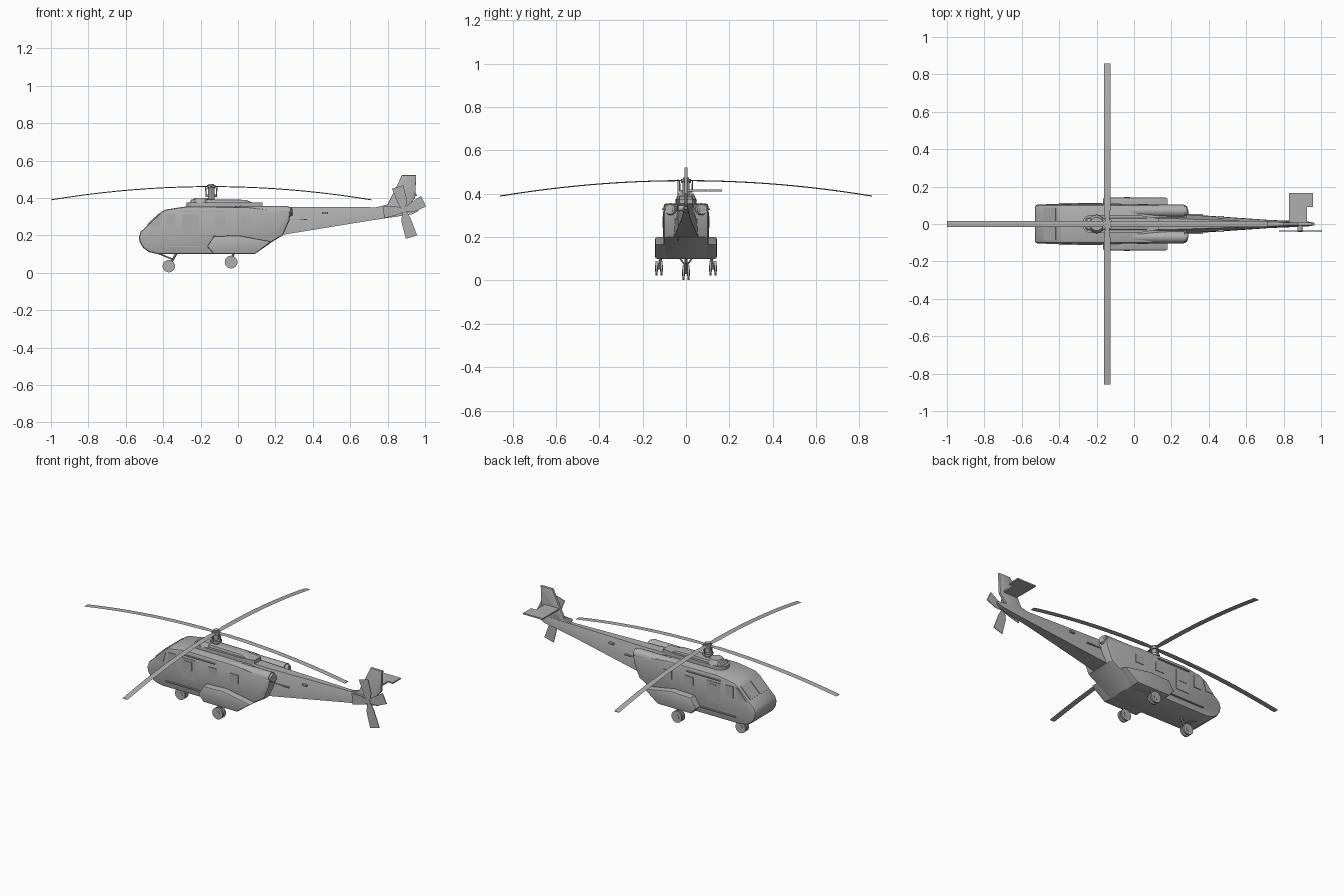
import bpy, bmesh, math
from mathutils import Vector

cube = bpy.data.objects.get("Cube")
if cube:
    bpy.data.objects.remove(cube, do_unlink=True)

grey = bpy.data.materials.new("matte grey")
grey.use_nodes = True
GREY = (0.43, 0.43, 0.43, 1)
grey.diffuse_color = GREY
grey.node_tree.nodes["Principled BSDF"].inputs["Base Color"].default_value = GREY
parts = []


def finish(name, bm):
    bmesh.ops.recalc_face_normals(bm, faces=bm.faces)
    mesh = bpy.data.meshes.new(name)
    bm.to_mesh(mesh)
    bm.free()
    mesh.materials.append(grey)
    obj = bpy.data.objects.new(name, mesh)
    bpy.context.collection.objects.link(obj)
    parts.append(obj)
    return obj


def prism(name, pts, lo, hi, axis="y", bevel=0.0):
    """Extrude an outline along y (points are x, z) or z (points are x, y)."""
    bm = bmesh.new()
    place = (lambda p, d: (p[0], d, p[1])) if axis == "y" else (lambda p, d: (p[0], p[1], d))
    rings = [[bm.verts.new(place(p, d)) for p in pts] for d in (lo, hi)]
    caps = [bm.faces.new(r) for r in rings]
    n = len(pts)
    for i in range(n):
        j = (i + 1) % n
        bm.faces.new((rings[0][i], rings[0][j], rings[1][j], rings[1][i]))
    if bevel:
        bmesh.ops.recalc_face_normals(bm, faces=bm.faces)
        edges = list({e for f in caps for e in f.edges})
        bmesh.ops.bevel(bm, geom=edges, offset=bevel, segments=2, profile=0.5, affect="EDGES")
    return finish(name, bm)


def box(name, x0, x1, y0, y1, z0, z1):
    return prism(name, [(x0, z0), (x1, z0), (x1, z1), (x0, z1)], y0, y1)


def loft(name, sections):
    """Skin a row of equally long rings of points."""
    bm = bmesh.new()
    rings = [[bm.verts.new(p) for p in s] for s in sections]
    for a, b in zip(rings, rings[1:]):
        for i in range(len(a)):
            j = (i + 1) % len(a)
            bm.faces.new((a[i], a[j], b[j], b[i]))
    bm.faces.new(rings[0])
    bm.faces.new(rings[-1])
    return finish(name, bm)


def rod(name, a, b, r, r2=None, sides=16):
    """Cylinder or cone from point a to point b."""
    a, b = Vector(a), Vector(b)
    bm = bmesh.new()
    bmesh.ops.create_cone(bm, cap_ends=True, segments=sides, radius1=r,
                          radius2=r if r2 is None else r2, depth=(b - a).length)
    turn = (b - a).to_track_quat("Z", "Y").to_matrix()
    bmesh.ops.rotate(bm, verts=bm.verts, matrix=turn)
    bmesh.ops.translate(bm, verts=bm.verts, vec=(a + b) / 2)
    return finish(name, bm)


# Fuselage: side outline extruded across the cabin
prism("fuselage", [(-.43, .10), (-.475, .11), (-.507, .133), (-.525, .162), (-.53, .19),
                   (-.52, .22), (-.49, .247), (-.41, .325), (-.385, .338), (-.32, .348),
                   (-.27, .355), (.05, .352), (.28, .325), (.275, .28), (.24, .2),
                   (.19, .17), (.09, .10)], -.103, .103, bevel=.012)

# Tail boom: tapering trapezoid sections (x, bottom, top, bottom half width, top half width)
loft("tail_boom", [[(x, -b, z0), (x, b, z0), (x, b * .95, (z0 + z1) / 2), (x, t, z1),
                    (x, -t, z1), (x, -b * .95, (z0 + z1) / 2)]
                   for x, z0, z1, b, t in [(.05, .175, .356, .062, .032), (.24, .203, .352, .055, .028),
                                           (.72, .281, .35, .022, .012), (.93, .312, .347, .013, .007),
                                           (.965, .33, .342, .006, .004)]])

# Roof cowling: rounded front, tapering back
cowl = [(-.235 - .04 * math.cos(a), .048 * math.sin(a))
        for a in [math.pi * (i / 12 - .5) for i in range(13)]]
cowl += [(.04, .045), (.13, .03), (.13, -.03), (.04, -.045)]
prism("roof_cowling", cowl, .34, .375, "z")
prism("cowling_spine", [(-.27, .35), (-.25, .392), (.04, .39), (.13, .354)], -.033, .033, bevel=.008)
rod("gearbox_dome", (-.2, 0, .37), (-.2, 0, .4), .05, .035, 24)

# Vertical fin, lower fairing and one-sided stabiliser
prism("tail_fin", [(.72, .345), (.80, .365), (.877, .522), (.953, .522), (.947, .40),
                   (.905, .35), (.93, .32), (.8, .31)], -.008, .008, bevel=.003)
prism("stabiliser", [(.83, 0), (.925, 0), (.925, .09), (.957, .09), (.957, .165), (.83, .165)],
      .411, .419, "z")

# Tail rotor
HUB = (.888, .333)
rod("tail_rotor_shaft", (HUB[0], 0, HUB[1]), (HUB[0], -.042, HUB[1]), .013)
for k, (angle, length) in enumerate([(26, .115), (106, .13), (186, .11), (-74, .148)]):
    c, s = math.cos(math.radians(angle)), math.sin(math.radians(angle))
    blade = [(.01, -.012), (.05, -.03), (length, -.033), (length, .03), (.05, .022), (.01, .012)]
    prism(f"tail_blade_{k}", [(HUB[0] + u * c - v * s, HUB[1] + u * s + v * c) for u, v in blade],
          -.039, -.035)

# Main rotor: mast, hub and four drooping blades
MAST = -.143
rod("rotor_mast", (MAST, 0, .37), (MAST, 0, .475), .014)
rod("swashplate", (MAST, 0, .405), (MAST, 0, .417), .03, sides=20)
rod("rotor_hub", (MAST, 0, .45), (MAST, 0, .468), .022, sides=20)
for k in range(4):
    c, s = ((1, 0), (0, 1), (-1, 0), (0, -1))[k]
    rings = []
    for i in range(13):
        u = .01 + .847 * i / 12
        z = .460 - .071 * (u / .857) ** 2
        w = .011 if u < .06 else .017
        rings.append([(MAST + u * c - v * s, u * s + v * c, z + h)
                      for v, h in ((-w, 0), (0, .003), (w, 0), (0, -.002))])
    loft(f"main_blade_{k}", rings)
    rod(f"pitch_link_{k}", (MAST + .028 * c, .028 * s, .41), (MAST + .03 * c, .03 * s, .46), .003, sides=6)


def wheel_pair(name, x, y, z, r):
    for side in (-1, 1):
        mid = y + side * .0115
        rod(f"{name}_tyre", (x, mid - .005, z), (x, mid + .005, z), r, sides=24)
        rod(f"{name}_hubcap", (x, mid - .007, z), (x, mid + .007, z), r * .45)
    rod(f"{name}_axle", (x, y - .012, z), (x, y + .012, z), .006, sides=8)


# Nose gear
wheel_pair("nose_wheel", -.37, 0, .035, .033)
rod("nose_leg", (-.37, 0, .035), (-.325, 0, .11), .006, sides=8)
for s in (-1, 1):
    rod("nose_brace", (-.43, s * .03, .105), (-.345, s * .004, .07), .004, sides=8)

# Mirrored side parts
for side, s in (("left", 1), ("right", -1)):
    def plate(name, x0, x1, z0, z1, depth=.004):
        box(f"{side}_{name}", x0, x1, *sorted((s * .1, s * (.103 + depth))), z0, z1)

    # Sponson with main gear
    prism(f"{side}_sponson", [(-.165, .14), (-.13, .195), (0, .2), (.18, .167), (.09, .10), (-.13, .10)],
          *sorted((s * .06, s * .142)), bevel=.008)
    wheel_pair(f"{side}_main_wheel", -.037, s * .125, .057, .034)
    rod(f"{side}_main_leg", (-.037, s * .125, .057), (-.02, s * .115, .115), .007, sides=8)

    # Engine nacelle and exhaust
    rod(f"{side}_engine", (.02, s * .07, .326), (.27, s * .07, .326), .031, sides=20)
    rod(f"{side}_engine_front", (-.05, s * .07, .335), (.02, s * .07, .326), .015, .031, 20)
    rod(f"{side}_exhaust", (.27, s * .07, .326), (.287, s * .074, .328), .027, .022, 20)
    rod(f"{side}_exhaust_core", (.285, s * .073, .328), (.289, s * .074, .328), .014)
    box(f"{side}_boom_rail", .27, .37, *sorted((s * .04, s * .053)), .282, .288)

    # Cockpit and cabin windows, door and rails
    prism(f"{side}_cockpit_window", [(-.47, .25), (-.42, .25), (-.40, .315), (-.413, .312)],
          *sorted((s * .1, s * .106)))
    plate("cockpit_door_window", -.385, -.335, .245, .315)
    plate("door_panel", -.30, -.21, .19, .31, .003)
    plate("door_window", -.28, -.23, .245, .295, .006)
    plate("cabin_window_front", -.12, -.065, .25, .3)
    plate("cabin_window_rear", .02, .075, .25, .3)
    plate("door_rail", -.30, -.08, .325, .331, .007)
    plate("lower_rail", -.40, -.17, .137, .143, .008)

    # Windscreen panes on the sloped front
    prism(f"{side}_windscreen", [(-.482, .255), (-.418, .317), (-.421, .320), (-.485, .258)],
          *sorted((s * .006, s * .085)))
    box(f"{side}_boom_vent", .45, .48, *sorted((s * .03, s * .043)), .315, .325)

# Smooth the round parts, keep hard edges
for o in bpy.context.selected_objects:
    o.select_set(False)
for o in parts:
    o.select_set(True)
bpy.context.view_layer.objects.active = parts[0]
bpy.ops.object.shade_smooth_by_angle(angle=math.radians(28))
